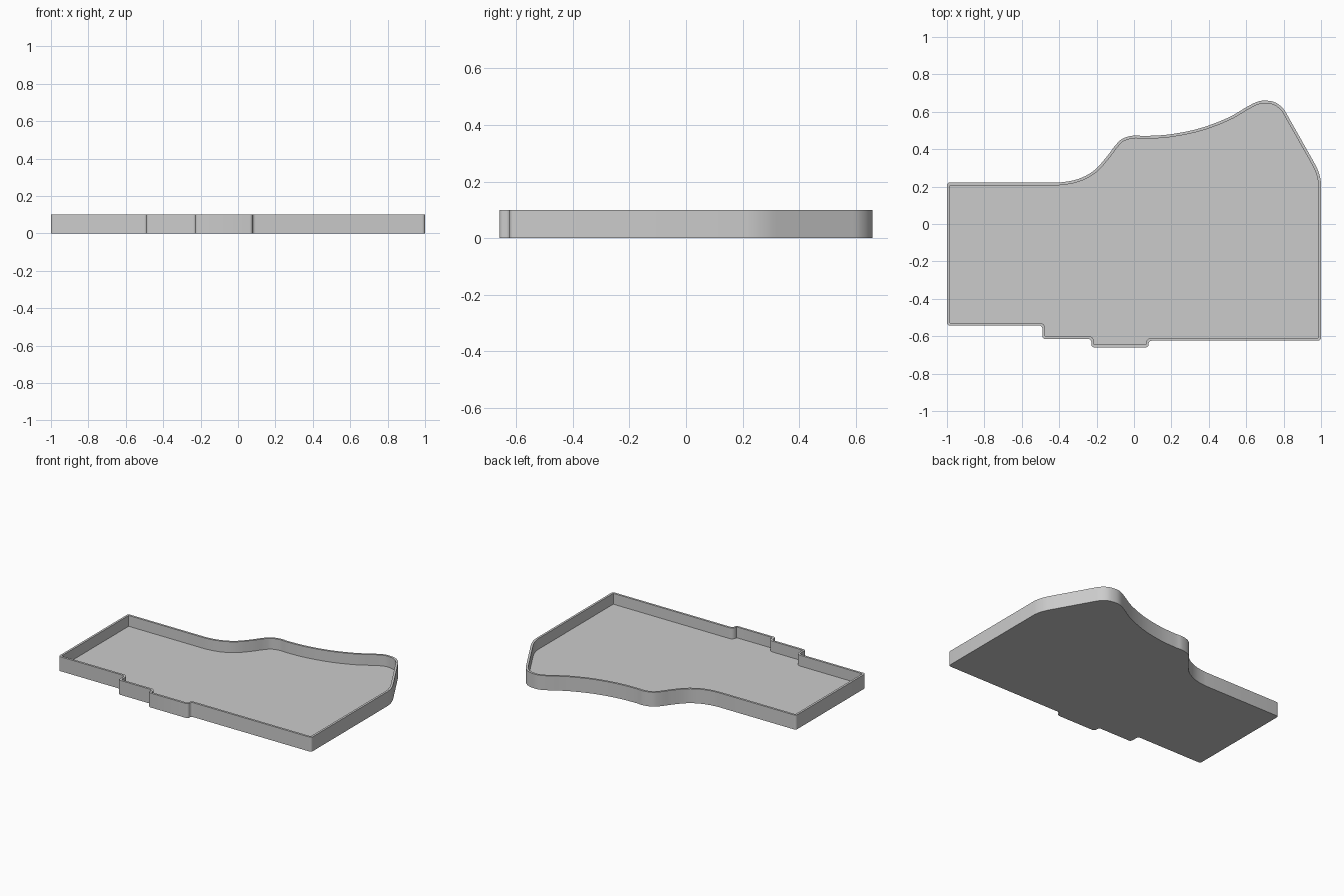
import bpy, bmesh, math
from mathutils import Vector

if "Cube" in bpy.data.objects:
    bpy.data.objects.remove(bpy.data.objects["Cube"])

HEIGHT, FLOOR, WALL, RADIUS = 0.10, 0.025, 0.015, 0.016


def spline(pts, steps=5):
    """Smooth curve through pts; the first and last only steer the ends."""
    p = [Vector(q) for q in pts]
    out = []
    for a, b, c, d in zip(p, p[1:], p[2:], p[3:]):
        for i in range(steps):
            t = i / steps
            out.append(0.5 * (2 * b + (c - a) * t + (2 * a - 5 * b + 4 * c - d) * t * t
                              + (3 * b - a - 3 * c + d) * t ** 3))
    return out + [p[-2]]


def rounded(prev, corner, nxt, segs=4):
    """Small fillet on a right-angled corner."""
    c = Vector(corner)
    u = (Vector(prev) - c).normalized() * RADIUS
    v = (Vector(nxt) - c).normalized() * RADIUS
    out = []
    for i in range(segs + 1):
        a = math.pi / 2 * i / segs
        out.append(c + u * (1 - math.sin(a)) + v * (1 - math.cos(a)))
    return out


def offset(pts, d):
    """Mitred inward offset of a counter-clockwise outline."""
    out = []
    n = len(pts)
    for i, p in enumerate(pts):
        e1 = (p - pts[i - 1]).normalized()
        e2 = (pts[(i + 1) % n] - p).normalized()
        n1, n2 = Vector((-e1.y, e1.x)), Vector((-e2.y, e2.x))
        out.append(p + (n1 + n2) * d / (1 + n1.dot(n2)))
    return out


# Straight front and side edges with stepped front, counter-clockwise
corners = [(-1, 0.222), (-1, -0.543), (-0.49, -0.543), (-0.49, -0.615),
           (-0.228, -0.615), (-0.228, -0.66), (0.078, -0.66), (0.078, -0.624),
           (1, -0.624)]
path = [(-0.5, 0.222)] + corners + [(1, 0.2)]
outline = []
for a, b, c in zip(path, path[1:], path[2:]):
    outline += rounded(a, b, c)

# Right shoulder, then the wavy back edge
outline += spline([(1, 0.1), (1, 0.215), (0.985, 0.283), (0.955, 0.343), (0.92, 0.405)])
outline += spline([(0.855, 0.52), (0.825, 0.573), (0.797, 0.618), (0.755, 0.65), (0.70, 0.66),
                   (0.655, 0.652), (0.60, 0.624), (0.50, 0.567), (0.35, 0.511),
                   (0.19, 0.479), (0.06, 0.471), (0.0, 0.473), (-0.06, 0.457),
                   (-0.10, 0.42), (-0.147, 0.358), (-0.215, 0.285), (-0.30, 0.24),
                   (-0.40, 0.222), (-0.5, 0.222)])
inner = offset(outline, WALL)

# Tray: underside, outer wall, rim, inner wall and floor
bm = bmesh.new()
rings = [[bm.verts.new((p.x, p.y, z)) for p in loop]
         for loop, z in ((outline, 0), (outline, HEIGHT), (inner, HEIGHT), (inner, FLOOR))]
n = len(outline)
for lo, hi in zip(rings, rings[1:]):
    for i in range(n):
        j = (i + 1) % n
        bm.faces.new((lo[i], lo[j], hi[j], hi[i]))
bm.faces.new(rings[0][::-1])
bm.faces.new(rings[3])
mesh = bpy.data.meshes.new("tray")
bm.to_mesh(mesh)
bm.free()

grey = bpy.data.materials.new("light grey")
grey.diffuse_color = (0.6, 0.6, 0.6, 1)
grey.use_nodes = True
grey.node_tree.nodes["Principled BSDF"].inputs["Base Color"].default_value = grey.diffuse_color
mesh.materials.append(grey)
tray = bpy.data.objects.new("tray", mesh)
bpy.context.collection.objects.link(tray)
bpy.context.view_layer.objects.active = tray
tray.select_set(True)
bpy.ops.object.shade_smooth_by_angle(angle=math.radians(30))
